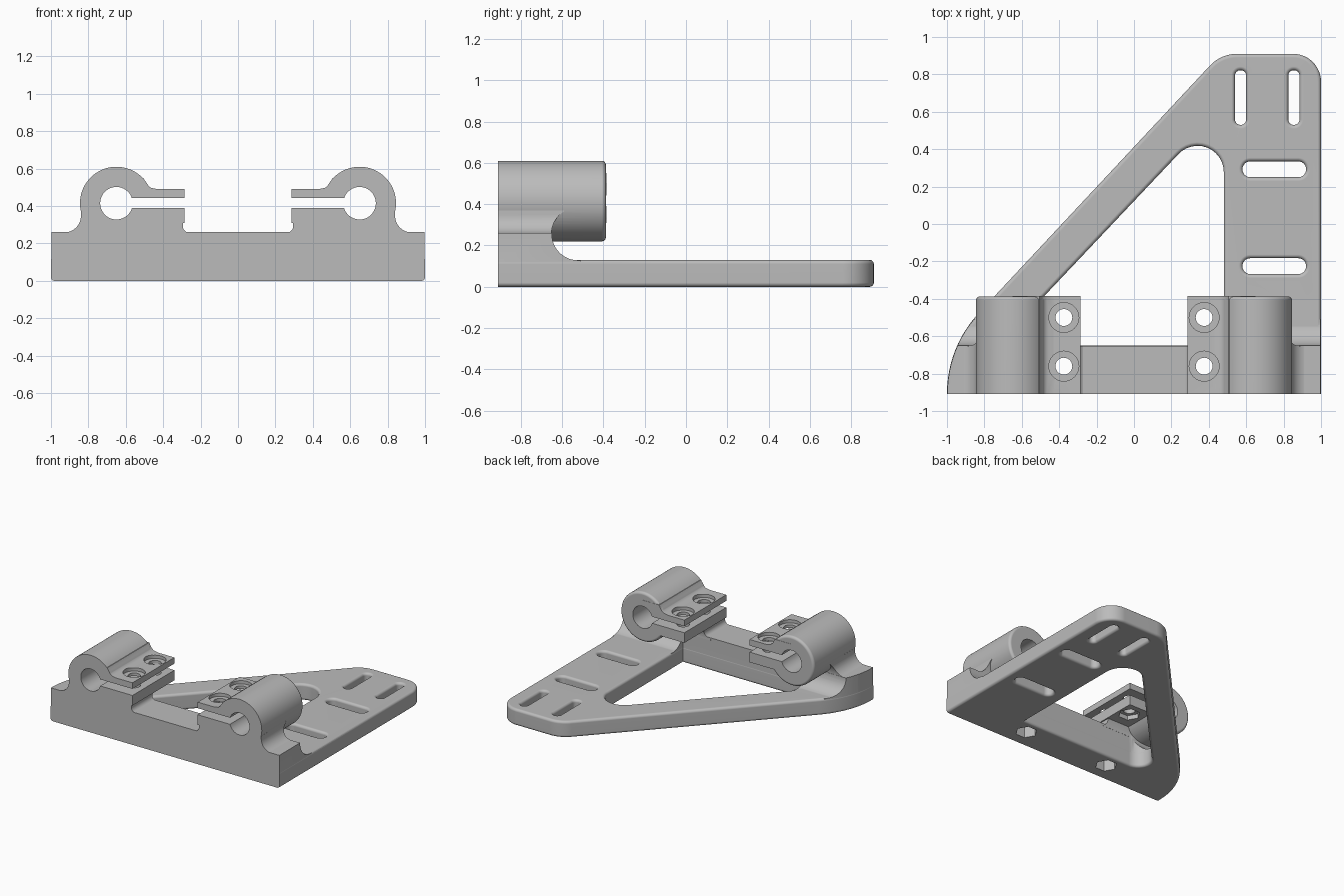
import bpy, bmesh
from math import sin, cos, pi, tan
from mathutils import Vector

if "Cube" in bpy.data.objects:
    bpy.data.objects.remove(bpy.data.objects["Cube"])

grey = bpy.data.materials.new("light grey")
grey.use_nodes = True
grey.diffuse_color = (0.5, 0.5, 0.5, 1)
grey.node_tree.nodes["Principled BSDF"].inputs["Base Color"].default_value = (0.5, 0.5, 0.5, 1)


def circle(cx, cy, r, n=48):
    return [(cx + r * cos(2 * pi * i / n), cy + r * sin(2 * pi * i / n)) for i in range(n)]


def rounded(corners, steps=12):
    """Polygon from (x, y, radius) corners, each replaced by a tangent arc."""
    out = []
    for i, (x, y, r) in enumerate(corners):
        p = Vector((x, y))
        if r == 0:
            out.append((x, y))
            continue
        a = (Vector(corners[i - 1][:2]) - p).normalized()
        b = (Vector(corners[(i + 1) % len(corners)][:2]) - p).normalized()
        half = a.angle(b) / 2
        centre = p + (a + b).normalized() * (r / sin(half))
        start, end = p + a * (r / tan(half)) - centre, p + b * (r / tan(half)) - centre
        sweep = start.angle(end)
        for k in range(steps + 1):
            t = k / steps
            v = (start * sin((1 - t) * sweep) + end * sin(t * sweep)) / sin(sweep)
            out.append(tuple(centre + v))
    return out


def box(x0, y0, x1, y1, r=0):
    return rounded([(x0, y0, r), (x1, y0, r), (x1, y1, r), (x0, y1, r)])


def inset(loop, d):
    """Move a closed loop inward by d (outward when negative)."""
    pts = [Vector(p) for p in loop]
    area = sum(p.x * q.y - q.x * p.y for p, q in zip(pts, pts[1:] + pts[:1]))
    d = d if area > 0 else -d
    out = []
    for i, p in enumerate(pts):
        a = (p - pts[i - 1]).normalized()
        b = (pts[(i + 1) % len(pts)] - p).normalized()
        normal = Vector((-a.y - b.y, a.x + b.x))
        out.append(tuple(p + normal * (d / (1 + a.dot(b)))))
    return out


def prism(name, loop, axis, lo, hi, edge=0, steps=5):
    """Extrude a loop; a positive edge rounds the rims, a negative one flares a cutter."""
    levels = [(lo, 0)]
    if edge:
        turns = [k / steps * pi / 2 for k in range(steps + 1)]
        levels = [(lo + abs(edge) * (1 - cos(t)), edge * (1 - sin(t))) for t in turns]
    if edge < 0:
        levels.insert(0, (lo - .05, edge))
    levels += [(lo + hi - h, d) for h, d in reversed(levels)]
    place = {'x': lambda a, b, c: (c, a, b), 'y': lambda a, b, c: (a, c, b),
             'z': lambda a, b, c: (a, b, c)}[axis]
    bm = bmesh.new()
    rings = [[bm.verts.new(place(a, b, h)) for a, b in inset(loop, d)] for h, d in levels]
    for low, high in zip(rings, rings[1:]):
        for i in range(len(loop)):
            bm.faces.new((low[i - 1], low[i], high[i], high[i - 1]))
    bm.faces.new(rings[0])
    bm.faces.new(rings[-1])
    bmesh.ops.recalc_face_normals(bm, faces=bm.faces)
    mesh = bpy.data.meshes.new(name)
    bm.to_mesh(mesh)
    bm.free()
    mesh.materials.append(grey)
    obj = bpy.data.objects.new(name, mesh)
    bpy.context.collection.objects.link(obj)
    return obj


def combine(target, tool, operation):
    mod = target.modifiers.new("combine", 'BOOLEAN')
    mod.operation, mod.solver, mod.object = operation, 'EXACT', tool
    graph = bpy.context.evaluated_depsgraph_get()
    mesh = bpy.data.meshes.new_from_object(target.evaluated_get(graph))
    target.modifiers.clear()
    target.data = mesh
    bpy.data.objects.remove(tool)


# Triangular plate with window and slots, all rims rounded
outline = rounded([(1, -1.1, 0), (1, .91, .15), (.465, .91, .2), (-1, -.658, .63), (-1, -1.1, 0)])
window = rounded([(.48, -.65, 0), (.48, .63, .14), (-.73, -.65, .1)])
slots = [box(x, .53, x + .06, .822, .029) for x in (.54, .825)]
slots += [box(.58, y, .92, y + .085, .042) for y in (-.268, .25)]
bracket = prism("clamp_bracket", outline, 'z', 0, .13, .02)
for hole in [window] + slots:
    combine(bracket, prism("opening", hole, 'z', 0, .13, -.02), 'DIFFERENCE')

# Front rail with a curved ramp down to the plate
rail = prism("front_rail", inset(outline, .002), 'z', .03, .4)
combine(rail, prism("rail_window", inset(window, -.002), 'z', -.2, .6), 'DIFFERENCE')
side = rounded([(-1.2, -.1, 0), (-1.2, .26, 0), (-.65, .26, 0), (-.65, .128, .127),
                (-.51, .128, 0), (-.51, -.1, 0)])
combine(rail, prism("rail_side", side, 'x', -1.2, 1.2), 'INTERSECT')
combine(bracket, rail, 'UNION')

# Two mirrored clamps: pedestal, ring and tab
tab = [(.285, .31), (.65, .31), (.65, .55), (.505, .55), (.487, .515), (.465, .497), (.43, .49), (.285, .49)]
stand = rounded([(.24, .24, 0), (.24, .258, 0), (.295, .258, .035), (.295, .37, 0),
                 (.84, .37, 0), (.84, .258, .09), (.94, .258, 0), (.94, .24, 0)])


def flip(loop, s):
    return [(s * x, y) for x, y in loop]


for s in (1, -1):
    pedestal = prism("pedestal", flip(stand, s), 'y', -1.02, -.59)
    combine(pedestal, prism("hollow", circle(-.522, .255, .13), 'x', -1.3, 1.3), 'DIFFERENCE')
    combine(bracket, pedestal, 'UNION')
    combine(bracket, prism("ring", flip(circle(.65, .415, .195, 72), s), 'y', -1.04, -.388, .02), 'UNION')
    combine(bracket, prism("tab", flip(tab, s), 'y', -1.06, -.386), 'UNION')

# Square off the front
combine(bracket, prism("front_trim", box(-2, -2, 2, -.91), 'z', -1, 1), 'DIFFERENCE')

# Bores, clamp splits, screw holes, counterbores and nut pockets
for s in (1, -1):
    cuts = [prism("bore", flip(circle(.65, .415, .087), s), 'y', -1.3, 0),
            prism("split", flip(box(.25, .39, .62, .442), s), 'y', -1.3, 0)]
    for y in (-.5, -.76):
        for name, r, n, lo, hi in (("screw_hole", .045, 32, -.2, .7),
                                   ("counterbore", .08, 32, .465, .7),
                                   ("nut_pocket", .08, 6, -.2, .345)):
            cuts.append(prism(name, circle(s * .375, y, r, n), 'z', lo, hi))
    for cut in cuts:
        combine(bracket, cut, 'DIFFERENCE')

# Smooth curved faces, keep crisp edges and flat plates
bpy.ops.object.select_all(action='DESELECT')
bracket.select_set(True)
bpy.context.view_layer.objects.active = bracket
bpy.ops.object.shade_smooth_by_angle(angle=pi / 6)
weighted = bracket.modifiers.new("flat_shading", 'WEIGHTED_NORMAL')
weighted.keep_sharp = True
